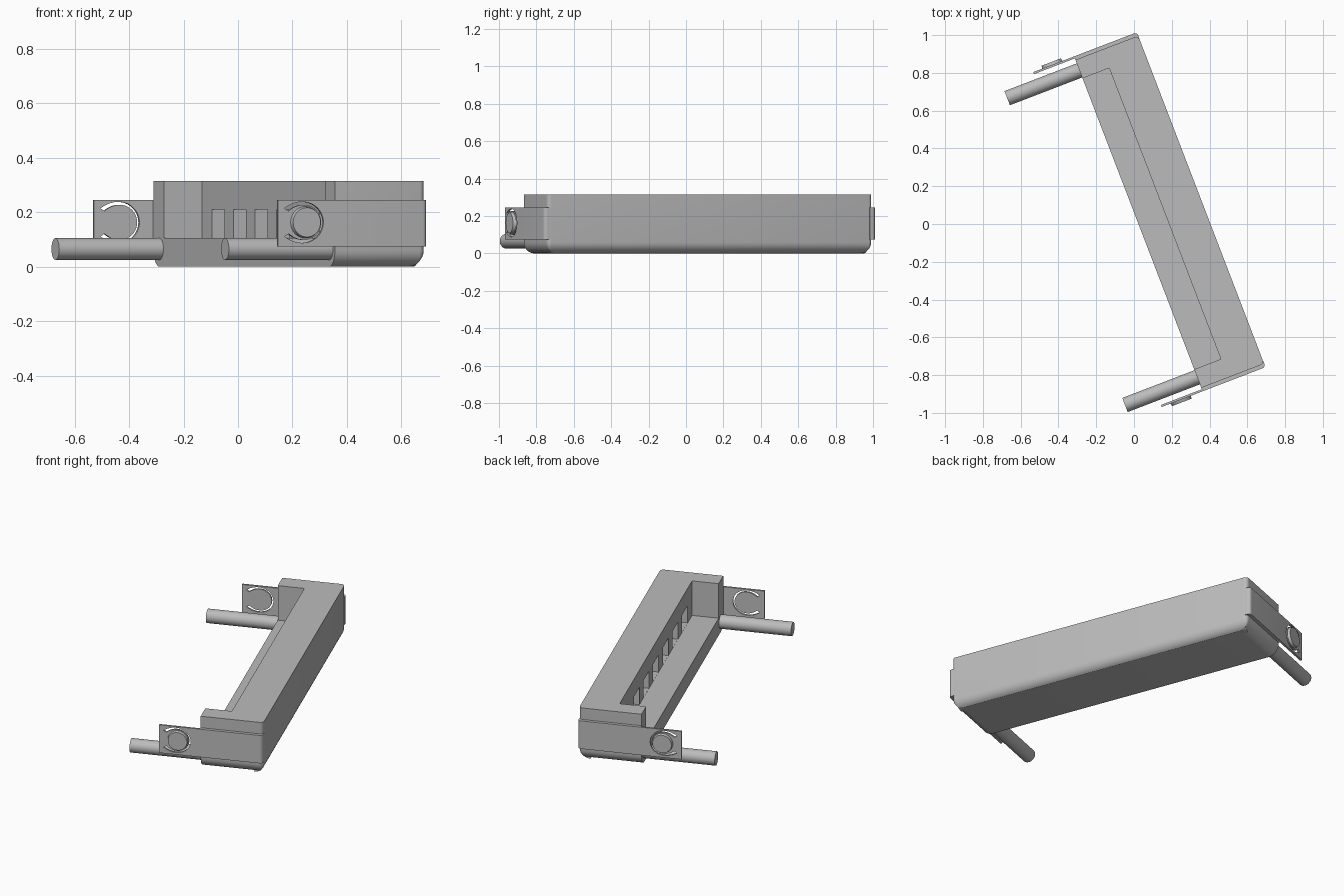
import bpy, bmesh
from math import radians, sin, cos, pi
from mathutils import Matrix, Vector

cube = bpy.data.objects.get("Cube")
if cube:
    bpy.data.objects.remove(cube, do_unlink=True)

# The whole part is modelled square to the axes, then turned about z
FRAME = Matrix.Rotation(radians(21), 4, 'Z') @ Matrix.Translation((0, -0.0075, 0))
FRONT, BACK, HALF, TOP = 0.022, 0.378, 0.93, 0.315

grey = bpy.data.materials.new("plain grey")
grey.use_nodes = True
colour = (0.5, 0.5, 0.5, 1)
grey.diffuse_color = colour
grey.node_tree.nodes["Principled BSDF"].inputs["Base Color"].default_value = colour


def add_object(name, bm):
    bmesh.ops.recalc_face_normals(bm, faces=bm.faces)
    mesh = bpy.data.meshes.new(name)
    bm.to_mesh(mesh)
    bm.free()
    mesh.materials.append(grey)
    obj = bpy.data.objects.new(name, mesh)
    bpy.context.collection.objects.link(obj)
    obj.matrix_world = FRAME
    return obj


def activate(obj):
    bpy.ops.object.select_all(action='DESELECT')
    obj.select_set(True)
    bpy.context.view_layer.objects.active = obj


def smooth(obj):
    activate(obj)
    bpy.ops.object.shade_smooth_by_angle(angle=radians(30))


def add_box(bm, low, high):
    low, high = Vector(low), Vector(high)
    place = Matrix.Translation((low + high) / 2) @ Matrix.Diagonal((*(high - low), 1))
    bmesh.ops.create_cube(bm, size=1, matrix=place)


def prism(bm, points, sweep):
    face = bm.faces.new([bm.verts.new(p) for p in points])
    swept = bmesh.ops.extrude_face_region(bm, geom=[face])["geom"]
    bmesh.ops.translate(bm, vec=sweep, verts=[v for v in swept if isinstance(v, bmesh.types.BMVert)])


def round_edges(bm, rule, radius, segments=6):
    edges = [e for e in bm.edges if rule(*(v.co for v in e.verts))]
    bmesh.ops.bevel(bm, geom=edges, offset=radius, segments=segments, profile=0.5, affect='EDGES')


def cut(obj, bm):
    cutter = add_object("cutter", bm)
    cutter.hide_render = True
    activate(obj)
    mod = obj.modifiers.new("cut", 'BOOLEAN')
    mod.operation = 'DIFFERENCE'
    mod.solver = 'EXACT'
    mod.object = cutter
    bpy.ops.object.modifier_apply(modifier=mod.name)
    bpy.data.objects.remove(cutter, do_unlink=True)


# Housing: block with rounded back corners and rounded lower edges
bm = bmesh.new()
add_box(bm, (FRONT, -HALF, 0), (BACK, HALF, TOP))
round_edges(bm, lambda a, b: min(a.x, b.x) > 0.3 and abs(a.z - b.z) > 0.1, 0.022)
round_edges(bm, lambda a, b: max(a.z, b.z) < 0.001 and max(a.x, b.x) > 0.1, 0.06, 8)
housing = add_object("housing", bm)

# Open pocket, then a row of contact slots under the top lip
bm = bmesh.new()
add_box(bm, (-0.1, -0.825, 0.105), (0.173, 0.825, 0.5))
cut(housing, bm)
bm = bmesh.new()
for i in range(-3, 4):
    add_box(bm, (0.1, i * 0.22 - 0.0625, 0.106), (0.24, i * 0.22 + 0.0625, 0.21))
cut(housing, bm)
smooth(housing)

BUTTON_X, BUTTON_Z = -0.102, 0.163
for side, label in ((1, "back"), (-1, "front")):
    # Spring clip: thin arm that thickens over the end of the housing
    bm = bmesh.new()
    outer, inner, root = 0.9495, 0.938, 0.915
    outline = [(-0.21, inner), (FRONT, inner), (FRONT, root), (BACK + 0.001, root),
               (BACK + 0.001, outer), (-0.21, outer)]
    prism(bm, [(x, side * y, 0.075) for x, y in outline], (0, 0, 0.17))
    round_edges(bm, lambda a, b: min(a.x, b.x) > 0.3 and min(abs(a.y), abs(b.y)) > 0.94, 0.018)
    clip = add_object(label + "_clip", bm)

    # C-shaped slot around the button, wider at its two ends
    bm = bmesh.new()
    arc = [i / 20 for i in range(-20, 21)]
    ring = [(0.071 + 0.026 * t ** 4, t) for t in arc]
    ring += [(0.062 + 0.016 * t ** 4, t) for t in reversed(arc)]
    prism(bm, [(BUTTON_X + r * cos(t * 2.58), side * 0.93, BUTTON_Z + r * sin(t * 2.58))
               for r, t in ring], (0, side * 0.04, 0))
    cut(clip, bm)
    smooth(clip)

    # Raised button
    bm = bmesh.new()
    place = Matrix.Translation((BUTTON_X, side * 0.954, BUTTON_Z)) @ Matrix.Rotation(-side * pi / 2, 4, 'X')
    bmesh.ops.create_cone(bm, cap_ends=True, segments=40, radius1=0.06, radius2=0.054,
                          depth=0.022, matrix=place)
    smooth(add_object(label + "_button", bm))

    # Guide rod
    bm = bmesh.new()
    place = Matrix.Translation((-0.174, side * 0.87, 0.065)) @ Matrix.Rotation(pi / 2, 4, 'Y')
    bmesh.ops.create_cone(bm, cap_ends=True, segments=32, radius1=0.04, radius2=0.04,
                          depth=0.428, matrix=place)
    smooth(add_object(label + "_rod", bm))
